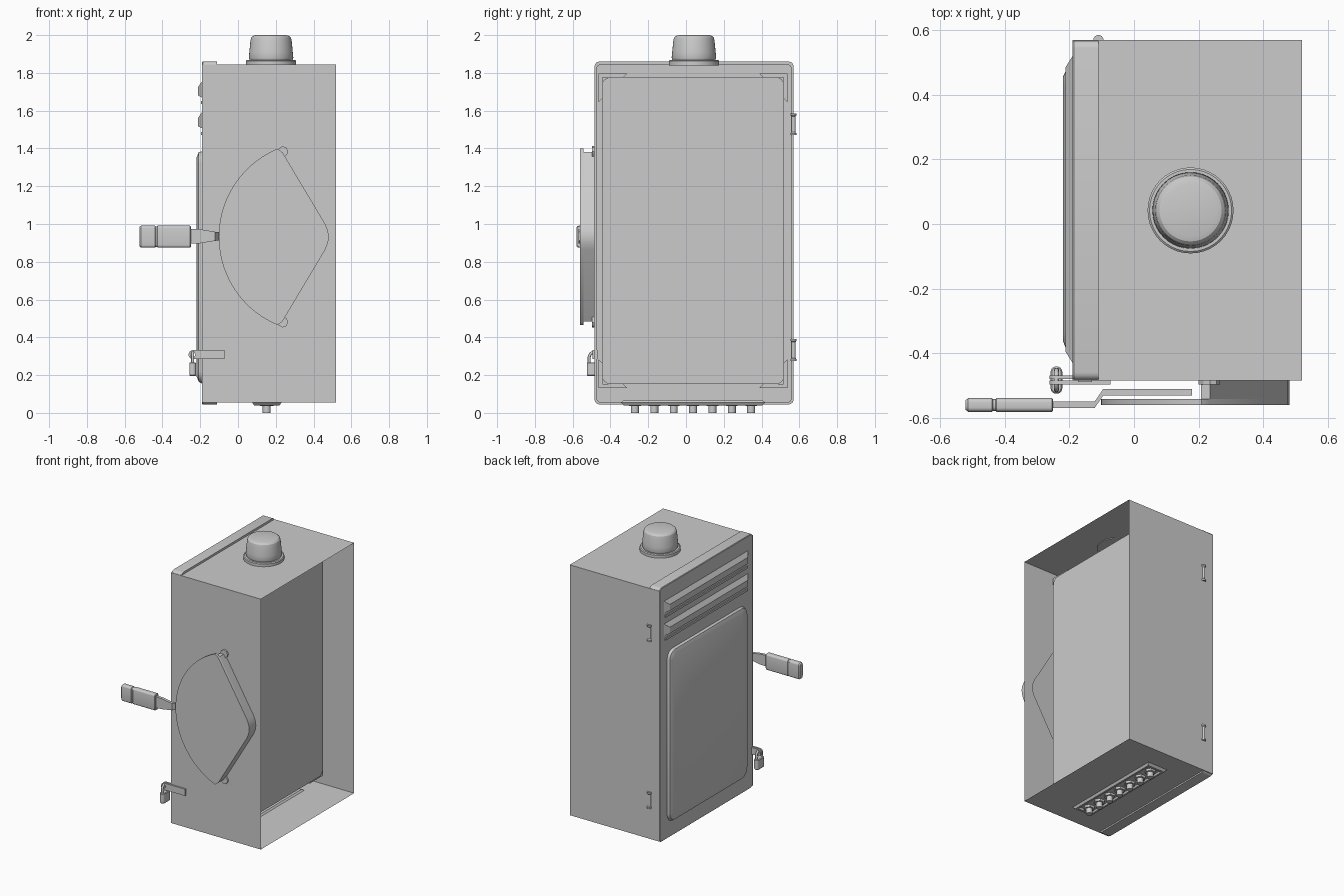
import bpy, bmesh, math
from math import sin, cos, pi

if "Cube" in bpy.data.objects:
    bpy.data.objects.remove(bpy.data.objects["Cube"])

AX = {'x': lambda d, u, v: (d, u, v),
      'y': lambda d, u, v: (u, d, v),
      'z': lambda d, u, v: (u, v, d)}


def finish(name, bm):
    bmesh.ops.recalc_face_normals(bm, faces=bm.faces[:])
    me = bpy.data.meshes.new(name)
    bm.to_mesh(me)
    bm.free()
    ob = bpy.data.objects.new(name, me)
    bpy.context.collection.objects.link(ob)
    return ob


def rrect(u0, u1, v0, v1, r=0.0, n=4):
    if r <= 0:
        return [(u0, v0), (u1, v0), (u1, v1), (u0, v1)]
    pts = []
    for cu, cv, a in ((u1 - r, v1 - r, 0), (u0 + r, v1 - r, 1),
                      (u0 + r, v0 + r, 2), (u1 - r, v0 + r, 3)):
        for i in range(n + 1):
            t = (a + i / n) * pi / 2
            pts.append((cu + r * cos(t), cv + r * sin(t)))
    return pts


def circle(cu, cv, r, n=16):
    return [(cu + r * cos(2 * pi * i / n), cv + r * sin(2 * pi * i / n)) for i in range(n)]


def loft(name, axis, sections, cap0=True, cap1=True):
    """Skin a list of (depth, 2D outline) sections along an axis."""
    bm = bmesh.new()
    rings = [[bm.verts.new(AX[axis](d, *p)) for p in pts] for d, pts in sections]
    for a, b in zip(rings, rings[1:]):
        for i in range(len(a)):
            j = (i + 1) % len(a)
            bm.faces.new((a[i], a[j], b[j], b[i]))
    if cap0:
        bm.faces.new(rings[0])
    if cap1:
        bm.faces.new(rings[-1])
    return finish(name, bm)


def box(name, x0, x1, y0, y1, z0, z1):
    return loft(name, 'z', [(z0, rrect(x0, x1, y0, y1)), (z1, rrect(x0, x1, y0, y1))])


def plate(name, axis, loops, d0, d1=None):
    """Fill an outline with optional holes, then extrude it to d1."""
    bm = bmesh.new()
    edges = []
    for pts in loops:
        vs = [bm.verts.new(AX[axis](d0, *p)) for p in pts]
        edges += [bm.edges.new((vs[i - 1], vs[i])) for i in range(len(vs))]
    bmesh.ops.triangle_fill(bm, use_beauty=True, use_dissolve=False, edges=edges)
    if d1 is not None:
        res = bmesh.ops.extrude_face_region(bm, geom=bm.faces[:], use_keep_orig=True)
        bmesh.ops.translate(bm, vec=AX[axis](d1 - d0, 0, 0),
                            verts=[g for g in res['geom'] if isinstance(g, bmesh.types.BMVert)])
    return finish(name, bm)


# Quadrant outline (x, z): arc on the left, rounded V on the right
CX, CZ, R = 0.404, 0.932, 0.506
a0 = math.atan2(0.465, -0.194)
arc = [(CX + R * cos(a0 + (2 * pi - 2 * a0) * i / 28),
        CZ + R * sin(a0 + (2 * pi - 2 * a0) * i / 28)) for i in range(29)]
upper = [(0.235, 1.38), (0.462, 1.0), (0.476, 0.965)]
vee = upper + [(0.481, CZ)] + [(x, 2 * CZ - z) for x, z in reversed(upper)]
sector = arc + vee[::-1]
hole = [(0.27 + (x - 0.27) * 0.86, CZ + (z - CZ) * 0.86) for x, z in sector]

# Cabinet walls, open on the +x side
X0, X1, Y0, Y1, Z0, Z1 = -0.19, 0.52, -0.485, 0.57, 0.055, 1.845
plate("cabinet_top", 'z', [rrect(X0, X1, Y0, Y1)], Z1)
plate("cabinet_bottom", 'z', [rrect(X0, X1, Y0, Y1)], Z0)
plate("cabinet_hinge_wall", 'y', [rrect(X0, X1, Z0, Z1)], Y1)
plate("cabinet_handle_wall", 'y', [rrect(X0, X1, Z0, Z1), hole], Y0)

# Door with top and bottom lips
door_out = rrect(-0.484, 0.569, 0.045, 1.86, 0.025)
door_in = rrect(-0.472, 0.557, 0.057, 1.843, 0.02)
loft("door", 'x', [(-0.11, door_in), (-0.11, door_out), (-0.186, door_out),
                   (-0.19, rrect(-0.480, 0.565, 0.049, 1.856, 0.022))], cap0=False)

# Raised door panel
loft("door_panel", 'x', [(-0.19, rrect(-0.40, 0.485, 0.155, 1.385, 0.06)),
                         (-0.208, rrect(-0.395, 0.48, 0.165, 1.38, 0.06)),
                         (-0.22, rrect(-0.36, 0.455, 0.195, 1.35, 0.03))], cap0=False)

# Louvres: sloped hood with a small sill below
for i, z in enumerate((1.67, 1.507)):
    loft(f"louvre_hood_{i}", 'x', [(-0.19, rrect(-0.43, 0.52, z, z + 0.085)),
                                   (-0.212, rrect(-0.395, 0.485, z + 0.01, z + 0.055))], cap0=False)
    box(f"louvre_sill_{i}", -0.196, -0.189, -0.42, 0.51, z - 0.035, z - 0.02)

# Mounting plate inside and its corner brackets
pl = rrect(-0.445, 0.52, 0.152, 1.777, 0.045)
loft("mounting_plate", 'x', [(0.295, pl), (0.31, pl)])
for sy in (-1, 1):
    for sz in (-1, 1):
        L = [(0.5, 0.832), (0.35, 0.832), (0.37, 0.812), (0.48, 0.812), (0.48, 0.7), (0.5, 0.68)]
        plate(f"corner_bracket_{sy}_{sz}", 'x',
              [[(0.0375 + sy * u, 0.9645 + sz * v) for u, v in L]], 0.27, 0.295)

# Domed vent cap on top
prof = [(0.133, 1.84), (0.133, 1.864), (0.127, 1.869), (0.114, 1.869), (0.118, 1.88), (0.115, 1.91),
        (0.109, 1.972), (0.105, 1.987), (0.096, 1.996), (0.08, 2.0)]
loft("vent_cap", 'z', [(z, circle(0.175, 0.042, r, 40)) for r, z in prof])

# Quadrant cover: face, V wall and two ears
plate("quadrant_face", 'y', [sector], -0.56, -0.542)
plate("quadrant_wall", 'y', [vee + [(x - 0.028, z) for x, z in reversed(vee)]], -0.543, Y0)
for s in (-1, 1):
    ear = [(0.20, 1.37), (0.215, 1.40), (0.235, 1.412), (0.255, 1.405),
           (0.266, 1.385), (0.258, 1.365), (0.235, 1.345)]
    plate(f"quadrant_ear_{s}", 'y', [[(x, CZ + s * (z - CZ)) for x, z in ear]], -0.497, Y0)

# Lever and grip
lever = [(0.18, -0.53, 0.025), (-0.095, -0.53, 0.022), (-0.122, -0.57, 0.024),
         (-0.20, -0.57, 0.037), (-0.26, -0.57, 0.040)]
loft("lever", 'x', [(x, rrect(y, y + 0.02, 0.935 - h, 0.935 + h)) for x, y, h in lever])
grip = [(-0.25, 0.004), (-0.254, 0), (-0.425, 0), (-0.428, 0.003), (-0.436, 0.003),
        (-0.439, 0), (-0.513, 0), (-0.521, 0.006)]
loft("grip", 'x', [(x, rrect(-0.581 + e, -0.539 - e, 0.875 + e, 0.991 - e, 0.013)) for x, e in grip])

# Flat strip beside the quadrant
box("side_strip", -0.174, -0.13, -0.489, Y0, 0.575, 0.92)

# Hinges
for i, z in enumerate((1.528, 0.333)):
    loft(f"hinge_{i}", 'z', [(z + dz, circle(-0.11, 0.569, r, 14)) for dz, r in
                             ((-0.058, 0.016), (-0.048, 0.016), (-0.042, 0.011),
                              (0.042, 0.011), (0.048, 0.016), (0.058, 0.016))])

# Hasp plates with a shackle hole
eye = [(-0.238 + 0.024 * cos(t * pi / 10), 0.308 + 0.024 * sin(t * pi / 10)) for t in range(5, 16)]
for name, xe, y0, y1 in (("hasp_outer", -0.072, -0.496, -0.485), ("hasp_inner", -0.112, -0.48, -0.469)):
    plate(name, 'y', [eye + [(xe, 0.284), (xe, 0.332)], circle(-0.238, 0.308, 0.012, 12)], y0, y1)

# Padlock body and shackle
body = rrect(-0.258, -0.222, -0.525, -0.441, 0.016)
loft("padlock_body", 'z', [(0.195, rrect(-0.254, -0.226, -0.521, -0.445, 0.013)), (0.2, body),
                           (0.263, body), (0.268, rrect(-0.254, -0.226, -0.521, -0.445, 0.013))])
cu = bpy.data.curves.new("shackle_curve", 'CURVE')
cu.dimensions = '3D'
cu.bevel_depth = 0.008
cu.bevel_resolution = 2
path = [(-0.513, 0.26)] + [(-0.483 + 0.03 * cos(pi - pi * i / 10), 0.292 + 0.03 * sin(pi * i / 10))
                           for i in range(11)] + [(-0.453, 0.26)]
sp = cu.splines.new('POLY')
sp.points.add(len(path) - 1)
for p, (y, z) in zip(sp.points, path):
    p.co = (-0.24, y, z, 1)
bpy.context.collection.objects.link(bpy.data.objects.new("padlock_shackle", cu))

# Recessed gland plate with a row of studs
loft("gland_plate", 'z', [(0.066, rrect(0.085, 0.22, -0.33, 0.405)),
                          (0.055, rrect(0.075, 0.23, -0.345, 0.42)),
                          (0.04, rrect(0.085, 0.22, -0.33, 0.405)),
                          (0.04, rrect(0.098, 0.207, -0.315, 0.39)),
                          (0.052, rrect(0.104, 0.201, -0.308, 0.383))])
for i in range(7):
    y = -0.27 + 0.1025 * i
    loft(f"stud_nut_{i}", 'z', [(0.055, circle(0.152, y, 0.036, 6)), (0.036, circle(0.152, y, 0.036, 6))])
    loft(f"stud_{i}", 'z', [(0.055, circle(0.152, y, 0.021)), (0.0, circle(0.152, y, 0.021))])

# Smooth shading with sharp edges kept
for ob in bpy.context.scene.objects:
    ob.select_set(ob.type == 'MESH')
bpy.context.view_layer.objects.active = bpy.data.objects["door"]
bpy.ops.object.shade_smooth_by_angle(angle=math.radians(30))
